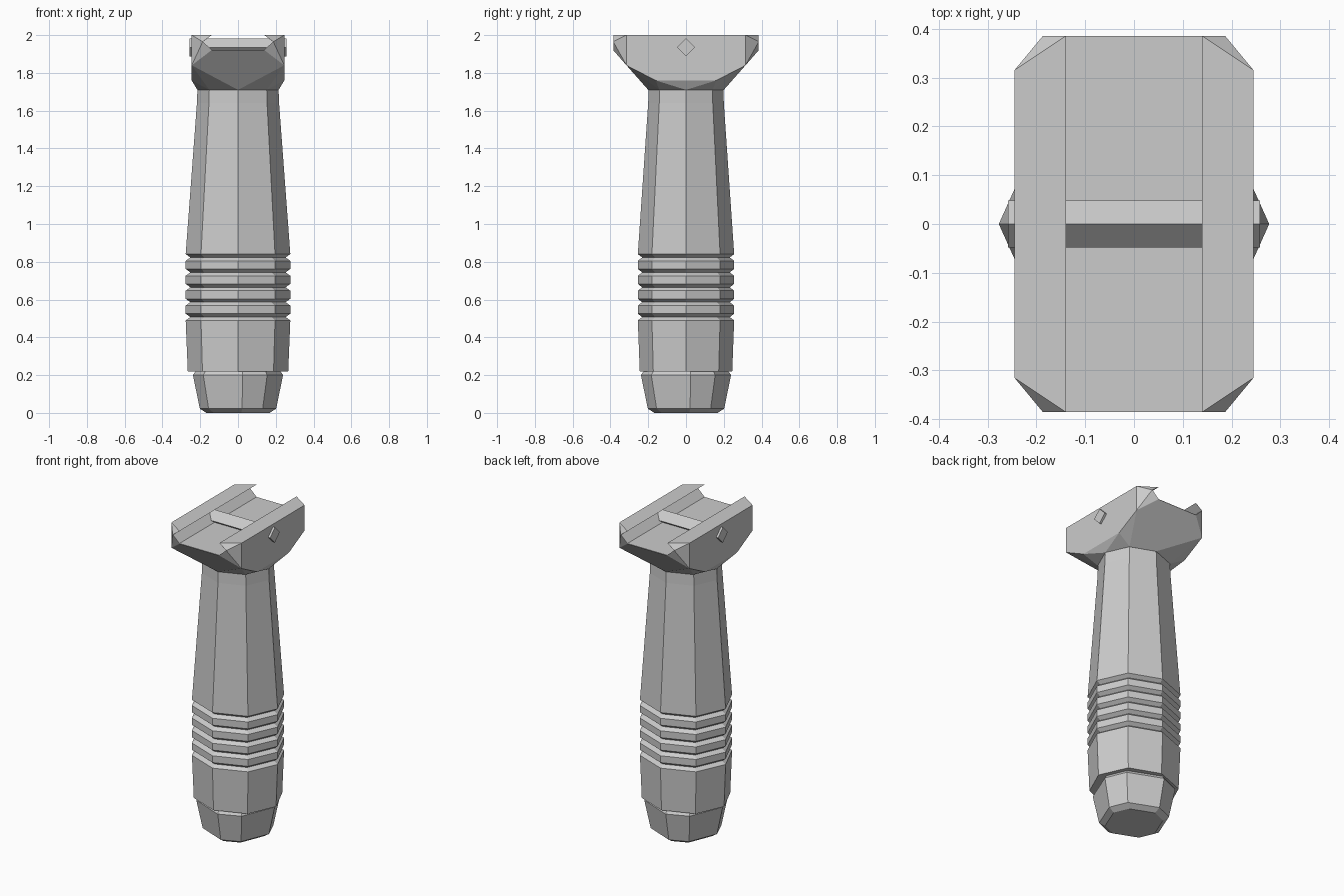
import bpy, bmesh
from math import sin, cos, radians

if "Cube" in bpy.data.objects:
    bpy.data.objects.remove(bpy.data.objects["Cube"])


def material(name, rgb):
    m = bpy.data.materials.new(name)
    m.use_nodes = True
    m.diffuse_color = (*rgb, 1)
    m.node_tree.nodes["Principled BSDF"].inputs["Base Color"].default_value = (*rgb, 1)
    return m


GREY = material("light grey polymer", (0.6, 0.6, 0.6))


def finish(bm, name):
    bmesh.ops.recalc_face_normals(bm, faces=bm.faces)
    mesh = bpy.data.meshes.new(name)
    bm.to_mesh(mesh)
    bm.free()
    mesh.materials.append(GREY)
    ob = bpy.data.objects.new(name, mesh)
    bpy.context.collection.objects.link(ob)
    return ob


def loft(name, rings):
    """Closed solid through equal-length rings of points."""
    bm = bmesh.new()
    loops = [[bm.verts.new(p) for p in ring] for ring in rings]
    n = len(loops[0])
    for a, b in zip(loops, loops[1:]):
        for i in range(n):
            j = (i + 1) % n
            bm.faces.new((a[i], a[j], b[j], b[i]))
    bm.faces.new(loops[0])
    bm.faces.new(loops[-1])
    return finish(bm, name)


def octagon(rx, ry, z):
    return [(rx * cos(radians(45 * i)), ry * sin(radians(45 * i)), z) for i in range(8)]


# Handle: tapered octagon with four ribs between V grooves
profile = [(0.22, 0.96), (0.49, 1.0)]
for k in range(5):
    z = 0.507 + 0.079 * k
    profile += [(z, 0.91)]
    profile += [(z + 0.018, 1.0), (z + 0.061, 1.0)] if k < 4 else [(z + 0.018, 1.0)]
profile += [(1.64, 0.785), (1.72, 0.775)]
loft("handle", [octagon(0.277 * s, 0.255 * s, z) for z, s in profile])


# End cap: alternating wide and narrow sides, turned slightly off the axes
def cap_ring(r, z):
    angles = [90 * q + a for q in range(4) for a in (6, 40)]
    return [(r * sin(radians(a)), -r * cos(radians(a)), z) for a in angles]


loft("end_cap", [cap_ring(r, z) for r, z in
                 ((0.168, 0), (0.203, 0.022), (0.24, 0.2), (0.222, 0.225))])

# Mount head: convex block flaring out from the handle top
corner = [(0.14, 0.385, 2.0), (0.245, 0.315, 2.0), (0.187, 0.385, 1.965),
          (0.14, 0.385, 1.92), (0.245, 0.315, 1.84), (0.245, 0.16, 1.76)]
bm = bmesh.new()
for sx in (-1, 1):
    for sy in (-1, 1):
        for x, y, z in corner:
            bm.verts.new((sx * x, sy * y, z))
for p in octagon(0.215, 0.2, 1.71):
    bm.verts.new(p)
bmesh.ops.convex_hull(bm, input=bm.verts)
bmesh.ops.dissolve_limit(bm, angle_limit=0.01, verts=bm.verts, edges=bm.edges)
head = finish(bm, "mount_head")

# Dovetail channel cut along the head
half = [(0.14, 1.922), (0.185, 1.965), (0.101, 2.03)]
section = half + [(-x, z) for x, z in reversed(half)]
cutter = loft("channel_cutter", [[(x, y, z) for x, z in section] for y in (-0.5, 0.5)])
cut = head.modifiers.new("channel", "BOOLEAN")
cut.object = cutter
cut.operation = "DIFFERENCE"
cut.solver = "EXACT"
bpy.context.view_layer.objects.active = head
bpy.ops.object.modifier_apply(modifier="channel")
bpy.data.objects.remove(cutter)

# Cross bolt: square bar on edge through both rails
loft("cross_bolt", [[(x, 0.048 * cos(radians(a)), 1.935 + 0.048 * sin(radians(a)))
                     for a in range(0, 360, 90)] for x in (-0.258, 0.258)])
